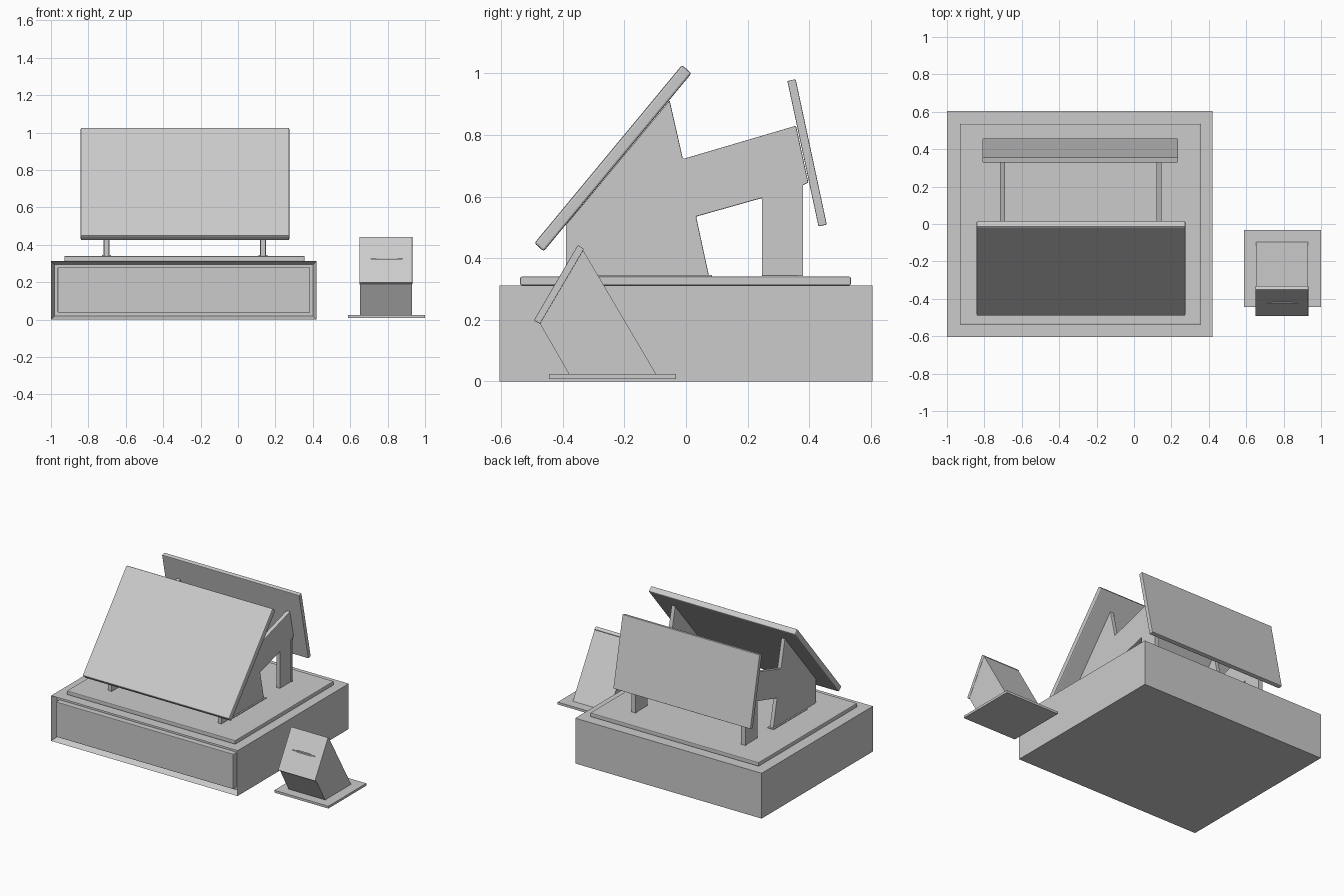
import bpy, bmesh

if "Cube" in bpy.data.objects:
    bpy.data.objects.remove(bpy.data.objects["Cube"])


def prism(name, profile, x0, x1, bevel=0.0):
    """Extrude a (y, z) side profile from x0 to x1."""
    bm = bmesh.new()
    face = bm.faces.new([bm.verts.new((x0, y, z)) for y, z in profile])
    ext = bmesh.ops.extrude_face_region(bm, geom=[face])
    bmesh.ops.translate(bm, vec=(x1 - x0, 0, 0),
                        verts=[v for v in ext["geom"] if isinstance(v, bmesh.types.BMVert)])
    bmesh.ops.recalc_face_normals(bm, faces=bm.faces)
    me = bpy.data.meshes.new(name)
    bm.to_mesh(me)
    bm.free()
    ob = bpy.data.objects.new(name, me)
    bpy.context.collection.objects.link(ob)
    if bevel:
        mod = ob.modifiers.new("bevel", 'BEVEL')
        mod.width = bevel
        mod.segments = 2
    return ob


def box(name, x0, x1, y0, y1, z0, z1, bevel=0.0):
    return prism(name, [(y0, z0), (y1, z0), (y1, z1), (y0, z1)], x0, x1, bevel)


def recess_front(ob, margin, depth):
    """Inset the front face and push it back."""
    bm = bmesh.new()
    bm.from_mesh(ob.data)
    bm.faces.ensure_lookup_table()
    front = min(bm.faces, key=lambda f: f.normal.y)
    bmesh.ops.inset_region(bm, faces=[front], thickness=margin)
    bmesh.ops.translate(bm, vec=(0, depth, 0), verts=front.verts)
    bm.to_mesh(ob.data)
    bm.free()


# Cash drawer: case with a recessed opening and a drawer front
case = box("drawer_case", -1, 0.42, -0.605, 0.605, 0, 0.312)
recess_front(case, 0.026, 0.04)
box("drawer_front", -0.964, 0.384 + 0.002, -0.603, -0.56, 0.037, 0.276 + 0.002, 0.003)

# Stand base plate
box("stand_plate", -0.928, 0.356, -0.538, 0.535, 0.312, 0.34, 0.005)

# Two cut-out side supports, each with a foot flange and rear post edge
support = [(-0.39, 0.34), (0.075, 0.34), (0.033, 0.535), (0.246, 0.595),
           (0.246, 0.342), (0.366, 0.342), (0.366, 0.63), (0.397, 0.645),
           (0.357, 0.83), (-0.01, 0.722), (-0.053, 0.912), (-0.39, 0.508)]
for side, x in (("left", -0.703), ("right", 0.133)):
    prism(f"support_{side}", support, x - 0.014, x + 0.014, 0.003)
    box(f"support_foot_{side}", x - 0.024, x + 0.024, -0.285, 0.085, 0.338, 0.345)
    prism(f"post_edge_{side}", [(0.364, 0.342), (0.38, 0.342), (0.38, 0.64), (0.364, 0.632)],
          x - 0.016, x + 0.016)

# Main touch screen and rear customer display
prism("main_screen", [(-0.492, 0.449), (-0.462, 0.422), (0.018, 1.0), (-0.013, 1.027)],
      -0.842, 0.275, 0.007)
prism("customer_display", [(0.329, 0.975), (0.43, 0.503), (0.457, 0.509), (0.356, 0.981)],
      -0.81, 0.235, 0.003)

# Small card reader: foot plate, wedge body, tilted face
box("reader_plate", 0.588, 1.0, -0.445, -0.032, 0.008, 0.024)
prism("reader_body", [(-0.38, 0.024), (-0.097, 0.024), (-0.335, 0.428), (-0.476, 0.191)],
      0.652, 0.93)
head = prism("reader_face", [(-0.494, 0.198), (-0.474, 0.187), (-0.331, 0.43), (-0.351, 0.443)],
             0.65, 0.932, 0.002)

# Slot cut into the reader face: long thin line with a wider middle
for i, (half, h) in enumerate(((0.085, 0.002), (0.055, 0.005))):
    cutter = box(f"slot_cutter_{i}", 0.795 - half, 0.795 + half, -0.46, -0.409, 0.325 - h, 0.325 + h)
    cutter.hide_render = True
    cutter.hide_viewport = True
    mod = head.modifiers.new("slot", 'BOOLEAN')
    mod.operation = 'DIFFERENCE'
    mod.object = cutter
